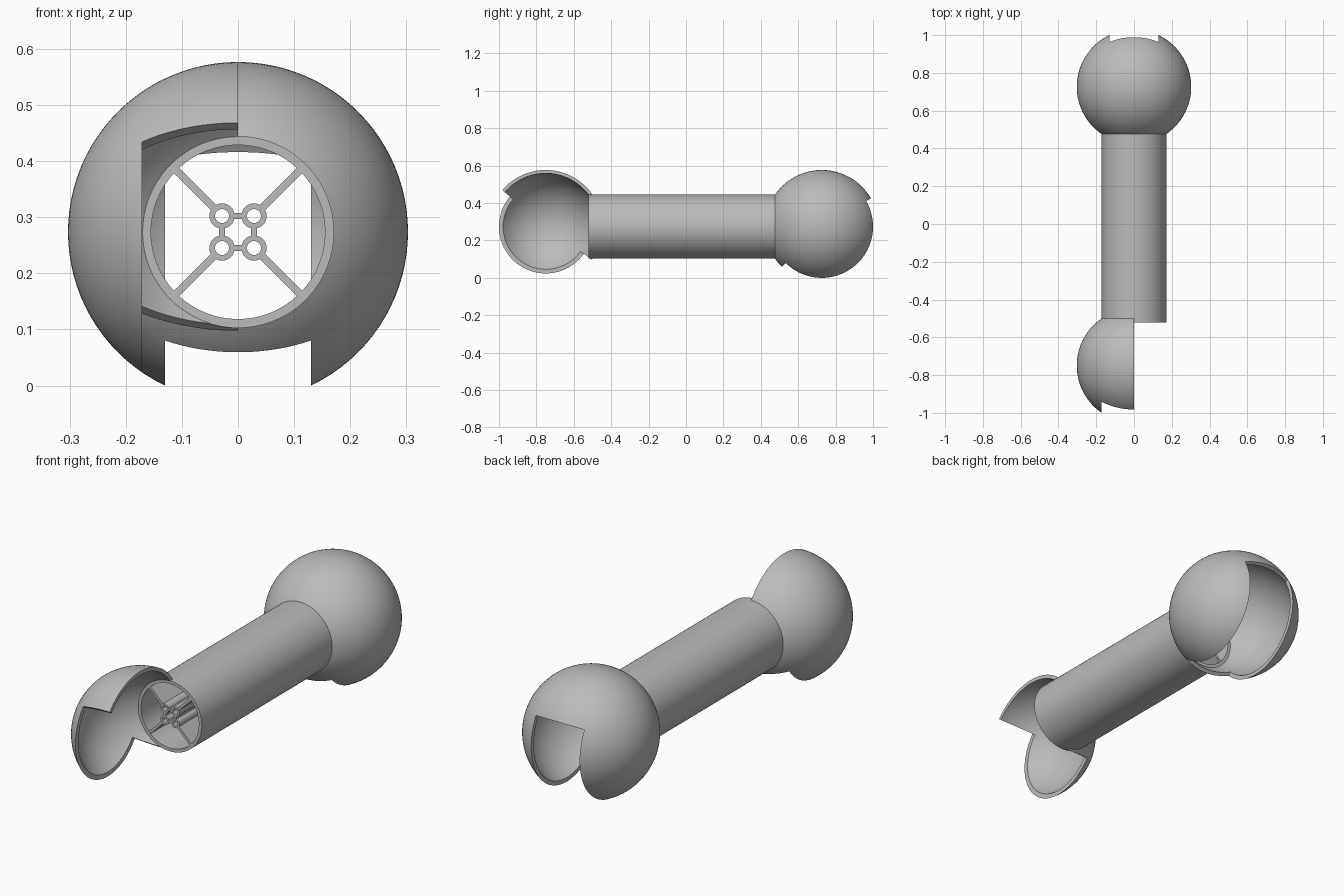
import bpy, bmesh, math
from mathutils import Matrix, Vector

if "Cube" in bpy.data.objects:
    bpy.data.objects.remove(bpy.data.objects["Cube"])

grey = bpy.data.materials.new("plain grey")
grey.use_nodes = True
colour = (0.5, 0.5, 0.5, 1)
grey.diffuse_color = colour
grey.node_tree.nodes["Principled BSDF"].inputs["Base Color"].default_value = colour

R_OUT, R_IN = 0.303, 0.285      # ball shell
T_OUT, T_IN = 0.171, 0.155      # tube wall
MID = 0.2737                    # height of the long axis
FRONT, BACK = -0.75, 0.7263     # ball centres along y
END_A, END_B = -0.521, 0.498    # tube ends
ALONG_Y = Matrix.Rotation(math.pi / 2, 4, 'X')


def finish(name, bm):
    bmesh.ops.recalc_face_normals(bm, faces=bm.faces)
    mesh = bpy.data.meshes.new(name)
    bm.to_mesh(mesh)
    bm.free()
    mesh.materials.append(grey)
    obj = bpy.data.objects.new(name, mesh)
    bpy.context.collection.objects.link(obj)
    return obj


def select(obj):
    bpy.ops.object.select_all(action='DESELECT')
    obj.select_set(True)
    bpy.context.view_layer.objects.active = obj


def smooth(obj):
    select(obj)
    bpy.ops.object.shade_smooth_by_angle(angle=math.radians(30))


def ball(name, r, y):
    bm = bmesh.new()
    bmesh.ops.create_uvsphere(bm, u_segments=96, v_segments=64, radius=r,
                              matrix=Matrix.Translation((0, y, MID)) @ ALONG_Y)
    return finish(name, bm)


def box(name, centre, size, turn=0.0):
    bm = bmesh.new()
    bmesh.ops.create_cube(bm, size=1, matrix=Matrix.Translation(centre)
                          @ Matrix.Rotation(turn, 4, 'Y')
                          @ Matrix.Diagonal((*size, 1)))
    return finish(name, bm)


def rod(name, r, y0, y1):
    bm = bmesh.new()
    bmesh.ops.create_cone(bm, cap_ends=True, segments=80, radius1=r, radius2=r, depth=y1 - y0,
                          matrix=Matrix.Translation((0, (y0 + y1) / 2, MID)) @ ALONG_Y)
    return finish(name, bm)


def wedge(name, y, a0, a1, half_width):
    """Sector of a disc around the x axis, used to cut the ball slots."""
    bm = bmesh.new()
    pts = [(0, 0)]
    for i in range(25):
        a = math.radians(a0 + (a1 - a0) * i / 24)
        pts.append((0.5 * math.cos(a), 0.5 * math.sin(a)))
    face = bm.faces.new([bm.verts.new((-half_width, y + p, MID + q)) for p, q in pts])
    new = bmesh.ops.extrude_face_region(bm, geom=[face])["geom"]
    bmesh.ops.translate(bm, vec=(2 * half_width, 0, 0),
                        verts=[v for v in new if isinstance(v, bmesh.types.BMVert)])
    return finish(name, bm)


def cut(obj, cutters):
    for c in cutters:
        mod = obj.modifiers.new("cut", 'BOOLEAN')
        mod.operation, mod.solver, mod.object = 'DIFFERENCE', 'EXACT', c
        select(obj)
        bpy.ops.object.modifier_apply(modifier=mod.name)
        bpy.data.objects.remove(c)
    smooth(obj)


def pipe(name, x, z, r_out, r_in, segments):
    """Open pipe along y with flat ring ends."""
    bm = bmesh.new()
    loops = []
    for r, y in ((r_out, END_A), (r_out, END_B), (r_in, END_B), (r_in, END_A)):
        loops.append([bm.verts.new((x + r * math.cos(t), y, z + r * math.sin(t)))
                      for t in (math.tau * i / segments for i in range(segments))])
    for k in range(4):
        a, b = loops[k], loops[(k + 1) % 4]
        for i in range(segments):
            j = (i + 1) % segments
            bm.faces.new((a[i], a[j], b[j], b[i]))
    smooth(finish(name, bm))


# Back socket: full shell, slot sweeping from the back to underneath
back = ball("back_socket", R_OUT, BACK)
cut(back, [ball("hollow", R_IN, BACK),
           rod("tube_hole", T_OUT - 0.001, 0.3, BACK - 0.1),
           wedge("slot", BACK, -135, 30, 0.13)])

# Front socket: right half of a shell, wider slot
front = ball("front_socket", R_OUT, FRONT)
cut(front, [ball("hollow", R_IN, FRONT),
            rod("tube_hole", T_OUT - 0.001, FRONT + 0.1, -0.3),
            wedge("slot", FRONT, 140, 324.5, T_OUT),
            box("half", (0.5, FRONT, MID), (1, 1, 1))])

# Connecting tube
pipe("main_tube", 0, MID, T_OUT, T_IN, 96)

# Inner core: four small pipes, webs between them and spokes to the wall
P, LENGTH, CENTRE = 0.0285, END_B - END_A, (END_A + END_B) / 2
for n in range(4):
    a = math.pi / 4 + n * math.pi / 2
    sx, sz = math.copysign(1, math.cos(a)), math.copysign(1, math.sin(a))
    pipe(f"core_pipe_{n + 1}", sx * P, MID + sz * P, 0.0225, 0.0125, 32)
    r0, r1 = P * math.sqrt(2) + 0.018, T_IN + 0.005
    mid = (r0 + r1) / 2
    box(f"spoke_{n + 1}", (mid * math.cos(a), CENTRE, MID + mid * math.sin(a)),
        (r1 - r0, LENGTH - 0.002, 0.013), -a)
    b = n * math.pi / 2
    box(f"core_web_{n + 1}", (P * math.cos(b), CENTRE, MID + P * math.sin(b)),
        (0.011, LENGTH - 0.002, 2 * (P - 0.018)), -b)
